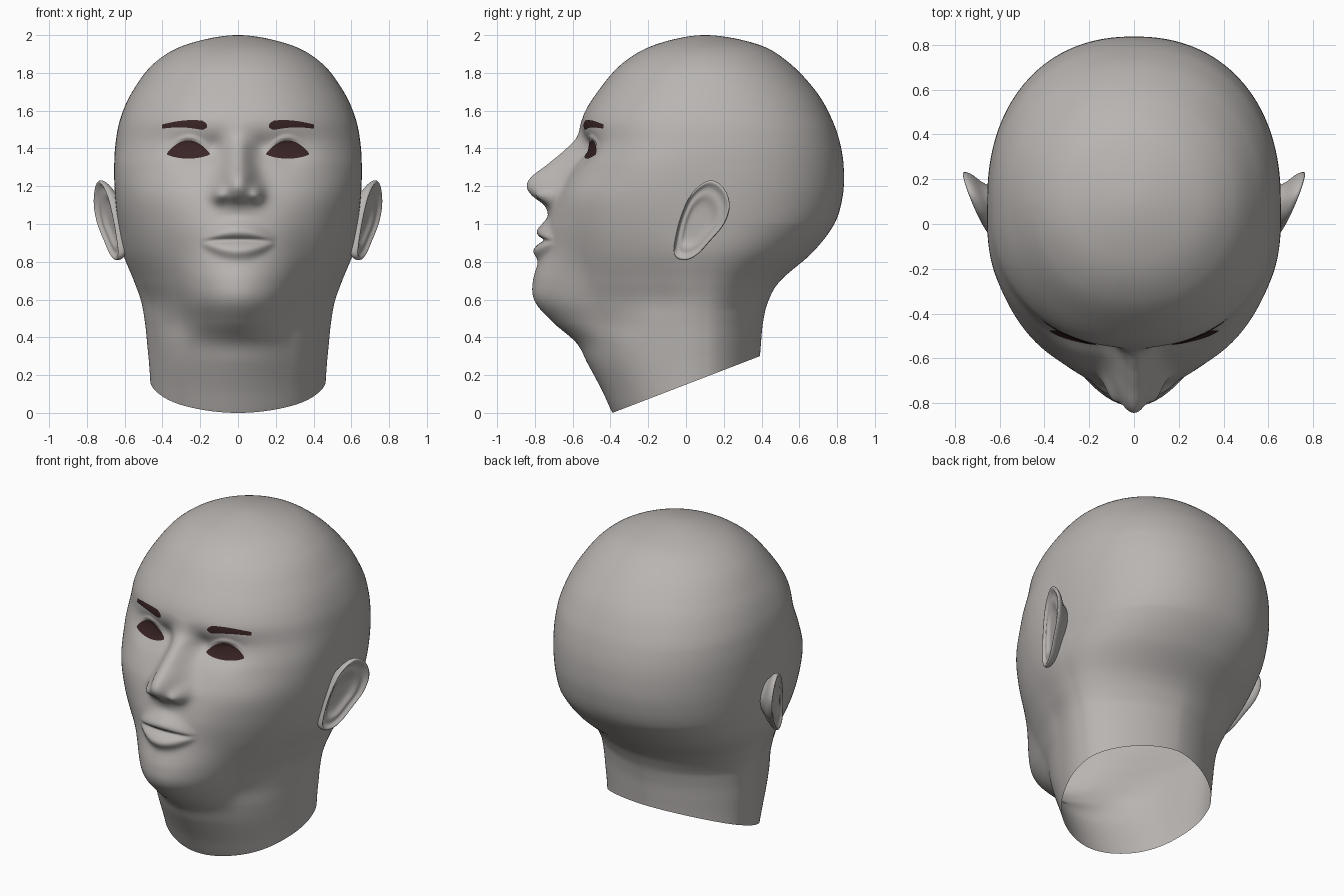
import bpy, bmesh, math
from mathutils import Vector
from mathutils.bvhtree import BVHTree

if "Cube" in bpy.data.objects:
    bpy.data.objects.remove(bpy.data.objects["Cube"])


def material(name, col):
    m = bpy.data.materials.new(name)
    m.diffuse_color = (*col, 1)
    m.use_nodes = True
    m.node_tree.nodes["Principled BSDF"].inputs["Base Color"].default_value = m.diffuse_color
    return m


GREY = material("warm grey", (0.485, 0.46, 0.445))
DARK = material("dark brown", (0.042, 0.018, 0.018))


def make_object(name, verts, faces, mat, mirror=False):
    me = bpy.data.meshes.new(name)
    me.from_pydata(verts, [], faces)
    me.materials.append(mat)
    ob = bpy.data.objects.new(name, me)
    bpy.context.collection.objects.link(ob)
    for p in me.polygons:
        p.use_smooth = True
    if mirror:
        ob.modifiers.new("mirror", 'MIRROR').use_mirror_merge = False
    return ob


def cr(a, b, c, d, t):
    """Catmull-Rom between b and c."""
    return 0.5 * (2 * b + (c - a) * t + (2 * a - 5 * b + 4 * c - d) * t * t
                  + (3 * b - a - 3 * c + d) * t ** 3)


def bump(dx, sx, dz, sz):
    return math.exp(-(dx / sx) ** 2 - (dz / sz) ** 2)


# Head sections: height, radius at 0, 30, 60, 90 degrees from the front, back radius
CY = 0.1
KEYS = [
    (-0.12, 0.43, 0.42, 0.45, 0.455, 0.29),
    (0.0, 0.49, 0.475, 0.465, 0.455, 0.29),
    (0.12, 0.545, 0.515, 0.48, 0.455, 0.29),
    (0.26, 0.62, 0.56, 0.495, 0.463, 0.29),
    (0.37, 0.68, 0.585, 0.505, 0.474, 0.297),
    (0.48, 0.805, 0.605, 0.515, 0.486, 0.308),
    (0.59, 0.90, 0.645, 0.53, 0.508, 0.335),
    (0.70, 0.91, 0.69, 0.575, 0.548, 0.40),
    (0.85, 0.865, 0.74, 0.64, 0.61, 0.57),
    (1.0, 0.84, 0.77, 0.68, 0.635, 0.685),
    (1.15, 0.785, 0.772, 0.702, 0.65, 0.73),
    (1.30, 0.70, 0.722, 0.70, 0.655, 0.735),
    (1.43, 0.65, 0.675, 0.675, 0.648, 0.715),
    (1.56, 0.648, 0.657, 0.645, 0.622, 0.67),
    (1.70, 0.568, 0.575, 0.57, 0.56, 0.59),
    (1.85, 0.437, 0.442, 0.442, 0.445, 0.45),
    (1.95, 0.26, 0.262, 0.267, 0.273, 0.283),
    (2.0, 0, 0, 0, 0, 0),
    (1.95, -0.26, -0.262, -0.267, -0.273, -0.283),
]
# Nose ridge height above the face
NOSE = [(1.56, 0), (1.47, 0.025), (1.38, 0.09), (1.31, 0.145), (1.25, 0.19), (1.20, 0.185),
        (1.15, 0.13), (1.10, 0.045), (1.05, 0.005), (1.0, 0)]


def nose_height(z):
    for i in range(len(NOSE) - 1):
        (z0, h0), (z1, h1) = NOSE[i], NOSE[i + 1]
        if z1 <= z <= z0:
            a = NOSE[max(i - 1, 0)][1]
            d = NOSE[min(i + 2, len(NOSE) - 1)][1]
            return cr(a, h0, h1, d, (z0 - z) / (z0 - z1))
    return 0


EYE_X, EYE_W = 0.148, 0.23


def eye_edges(u):
    s = math.sin(math.pi * u)
    return EYE_X + EYE_W * u, 1.37 - 0.024 * s ** 0.7, 1.37 + 0.073 * s ** 0.8


def brow_edges(u):
    mid = 1.519 + 0.012 * math.sin(math.pi * u) - 0.003 * u
    half = 0.027 * min(1, math.sqrt(8 * u)) * (1 - 0.6 * u)
    return 0.162 + 0.24 * u, mid - half, mid + half


def features(x, z):
    """Forward displacement of the face: nose, lips, eye sockets."""
    x = abs(x)
    w = 0.062 + 0.043 * min(1, max(0, (1.4 - z) / 0.25))
    d = nose_height(z) * math.exp(-(x / w) ** 2.2)
    d += 0.05 * bump(x - 0.1, 0.036, z - 1.155, 0.045)
    # lips taper towards the corners of the mouth
    lip = max(0, 1 - (x / 0.2) ** 2)
    seam = 0.915 - 0.2 * x * x
    up, low = z - seam - 0.045 * lip, z - seam + 0.055 * lip
    d += 0.042 * lip * math.exp(-(up / ((0.05 if up > 0 else 0.035) * (0.4 + 0.6 * lip))) ** 2)
    d += 0.045 * lip * math.exp(-(low / (0.042 * (0.4 + 0.6 * lip))) ** 2)
    d -= 0.018 * lip ** 0.5 * math.exp(-((z - seam) / 0.012) ** 2)
    # eye sockets, inner corners, eyeballs, lids
    d -= 0.05 * bump(x - 0.25, 0.12, z - 1.39, 0.07)
    d -= 0.026 * bump(x - 0.125, 0.05, z - 1.40, 0.06)
    d += 0.018 * bump(x - 0.26, 0.09, z - 1.395, 0.04)
    u = (x - EYE_X) / EYE_W
    if 0 < u < 1:
        d += 0.012 * math.sin(math.pi * u) * math.exp(-((z - eye_edges(u)[2] - 0.014) / 0.012) ** 2)
    return d


def radius(k, th):
    z, r0, r30, r60, w, b = k
    if w <= 0:
        return 0
    th = abs(th)
    p = 1.66 + 0.56 * min(1, max(0, (z - 0.55) / 0.45)) - 0.2 * min(1, max(0, (z - 1.5) / 0.4))

    def ellipse(a):
        return ((abs(math.sin(a)) / w) ** p + (abs(math.cos(a)) / b) ** p) ** (-1 / p)
    if th >= math.pi / 2:
        return ellipse(th)
    n = [r30, r0, r30, r60, w, ellipse(math.radians(120))]
    i = min(int(th / (math.pi / 6)), 2)
    return cr(n[i], n[i + 1], n[i + 2], n[i + 3], th / (math.pi / 6) - i)


# Head and neck, lofted ring by ring
N = 224
angles = []
for i in range(N):
    p = 2 * math.pi * i / N - math.pi
    angles.append(p - 0.5 * math.sin(p))
verts, faces = [], []
rings = 0
for k in range(len(KEYS) - 2):
    a, b, c, d = KEYS[max(k - 1, 0)], KEYS[k], KEYS[k + 1], KEYS[k + 2]
    steps = max(10, math.ceil((c[0] - b[0]) / 0.01))
    for s in range(steps):
        key = [cr(a[j], b[j], c[j], d[j], s / steps) for j in range(6)]
        for th in angles:
            r = radius(key, th)
            x, y = r * math.sin(th), CY - r * math.cos(th)
            if y < -0.2:
                y -= features(x, key[0])
            verts.append((x, y, key[0]))
        rings += 1
for j in range(rings - 1):
    for i in range(N):
        i2 = (i + 1) % N
        faces.append((j * N + i, j * N + i2, (j + 1) * N + i2, (j + 1) * N + i))
verts.append((0, CY, 2.0))
for i in range(N):
    faces.append(((rings - 1) * N + i, (rings - 1) * N + (i + 1) % N, len(verts) - 1))
head = make_object("head", verts, faces, GREY)

# Slanted open cut at the base of the neck
bm = bmesh.new()
bm.from_mesh(head.data)
bmesh.ops.bisect_plane(bm, geom=bm.verts[:] + bm.edges[:] + bm.faces[:], dist=1e-5,
                       plane_co=(0, -0.39, 0), plane_no=Vector((0, -0.30, 0.78)).normalized(),
                       clear_inner=True)
bm.to_mesh(head.data)
tree = BVHTree.FromBMesh(bm)
bm.free()


# Eyes and eyebrows: thin plates laid on the face
def face_plate(name, edges, nu=36, nv=8):
    vs, fs = [], []
    for i in range(nu + 1):
        x, lo, hi = edges(0.004 + 0.992 * i / nu)
        for j in range(nv + 1):
            z = lo + (hi - lo) * j / nv
            hit = tree.ray_cast(Vector((x, -2, z)), Vector((0, 1, 0)))[0]
            vs.append((x, hit.y - 0.005, z))
    for i in range(nu):
        for j in range(nv):
            q = i * (nv + 1) + j
            fs.append((q, q + nv + 1, q + nv + 2, q + 1))
    return make_object(name, vs, fs, DARK, True)


face_plate("eyes", eye_edges)
face_plate("eyebrows", brow_edges)

# Ears: outline (y, z) with rings stepping from the back, over the rim, into the bowl
OUT = [(0.14, 1.235), (0.205, 1.19), (0.235, 1.10), (0.205, 1.0), (0.13, 0.91), (0.06, 0.835),
       (-0.01, 0.805), (-0.065, 0.835), (-0.055, 0.94), (-0.025, 1.05), (0.02, 1.15), (0.075, 1.21)]
RINGS = [(0.58, -0.13), (0.65, -0.09), (0.76, -0.056), (0.92, -0.038), (1.0, -0.012), (0.975, 0.006),
         (0.92, 0.006), (0.86, -0.008), (0.78, -0.014), (0.69, -0.010), (0.60, -0.014), (0.50, -0.026),
         (0.35, -0.03), (0.15, -0.03)]
EY, EZ = 0.05, 1.0
outline = []
for i in range(12):
    P = [OUT[(i + o) % 12] for o in (-1, 0, 1, 2)]
    for s in range(4):
        outline.append(tuple(cr(*[p[a] for p in P], s / 4) for a in (0, 1)))
M = len(outline)
ev, ef = [], []
for sc, dx in RINGS:
    for y, z in outline:
        yy, zz = EY + (y - EY) * sc, EZ + (z - EZ) * sc
        ev.append((0.642 + 0.38 * (yy + 0.07) + 0.08 * (zz - 1.05) + dx, yy, zz))
for j in range(len(RINGS) - 1):
    for i in range(M):
        i2 = (i + 1) % M
        ef.append((j * M + i, (j + 1) * M + i, (j + 1) * M + i2, j * M + i2))
ef.append([(len(RINGS) - 1) * M + i for i in reversed(range(M))])
ears = make_object("ears", ev, ef, GREY, True)
bm = bmesh.new()
bm.from_mesh(ears.data)
bmesh.ops.recalc_face_normals(bm, faces=bm.faces[:])
if max(bm.faces, key=lambda f: len(f.verts)).normal.x < 0:
    bmesh.ops.reverse_faces(bm, faces=bm.faces[:])
bm.to_mesh(ears.data)
bm.free()
ears.modifiers.new("smooth", 'SUBSURF').levels = 1
